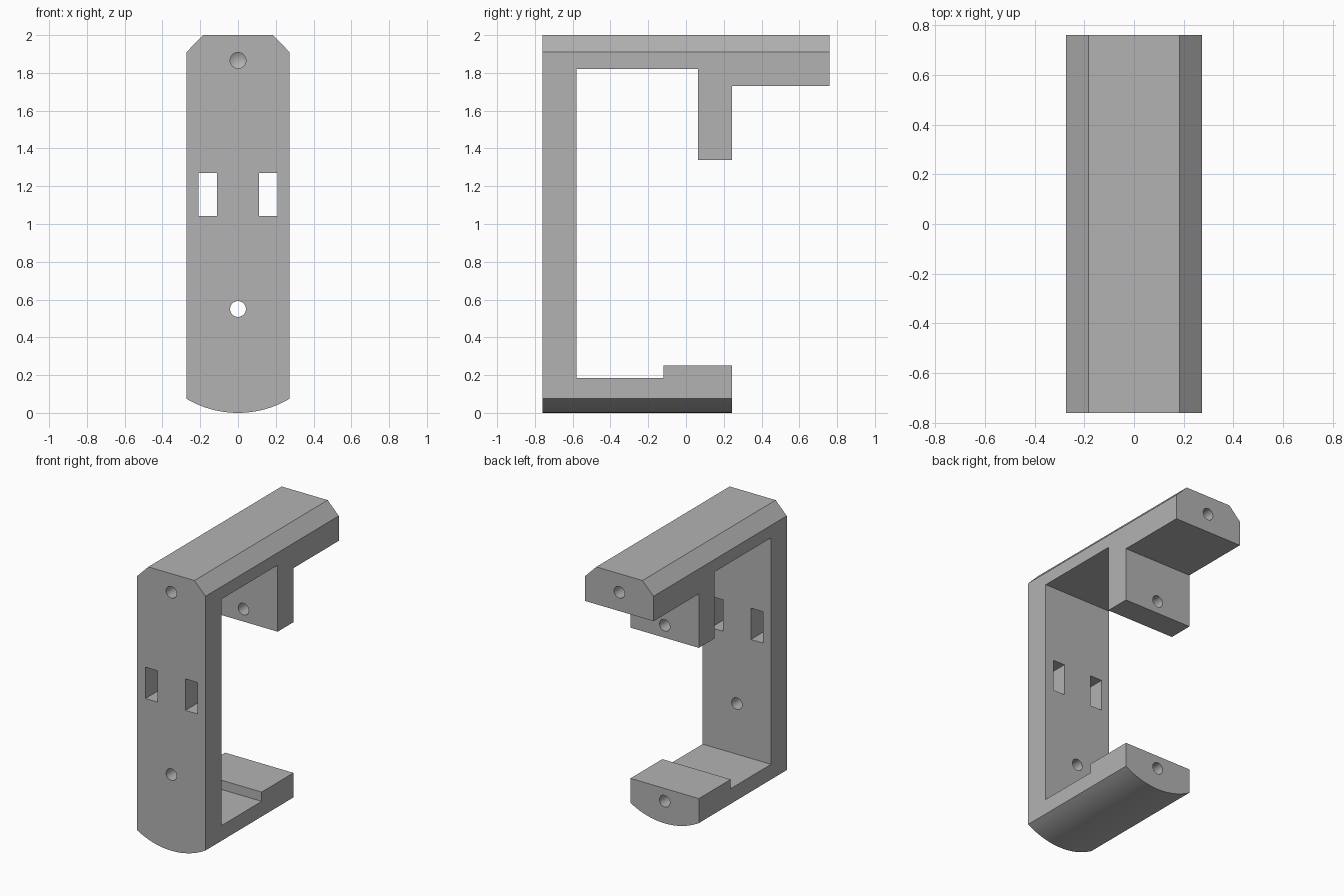
import bpy, bmesh, math
from mathutils import Matrix, Vector

default = bpy.data.objects.get("Cube")
if default:
    bpy.data.objects.remove(default, do_unlink=True)

HALF_W = 0.273
FRONT, BACK, LIP = -0.76, 0.76, 0.243

grey = bpy.data.materials.new("plain grey")
grey.use_nodes = True
colour = (0.45, 0.45, 0.45, 1)
grey.diffuse_color = colour
grey.node_tree.nodes["Principled BSDF"].inputs["Base Color"].default_value = colour


def add_object(name, bm):
    bmesh.ops.recalc_face_normals(bm, faces=bm.faces)
    mesh = bpy.data.meshes.new(name)
    bm.to_mesh(mesh)
    bm.free()
    mesh.materials.append(grey)
    obj = bpy.data.objects.new(name, mesh)
    bpy.context.collection.objects.link(obj)
    return obj


def prism(name, points, offset):
    """Extrude a closed outline along an offset."""
    bm = bmesh.new()
    face = bm.faces.new([bm.verts.new(p) for p in points])
    made = bmesh.ops.extrude_face_region(bm, geom=[face])["geom"]
    moved = [v for v in made if isinstance(v, bmesh.types.BMVert)]
    bmesh.ops.translate(bm, verts=moved, vec=offset)
    return add_object(name, bm)


def drill(name, z, start, end, tip=0.0, radius=0.042):
    """Round cutter along y, with an optional pointed end."""
    bm = bmesh.new()
    length = abs(end - start)
    bmesh.ops.create_cone(bm, cap_ends=True, segments=32, radius1=radius,
                          radius2=radius, depth=length)
    if tip:
        cap = [f for f in bm.faces if f.calc_center_median().z > length * 0.49]
        centre = bmesh.ops.poke(bm, faces=cap)["verts"][0]
        centre.co.z += tip
    turn = -math.pi / 2 if end > start else math.pi / 2
    place = Matrix.Translation((0, (start + end) / 2, z)) @ Matrix.Rotation(turn, 4, 'X')
    bmesh.ops.transform(bm, matrix=place, verts=bm.verts)
    return add_object(name, bm)


def boolean(obj, cutter, operation):
    """Apply one boolean and remove its cutter."""
    cutter.hide_render = True
    mod = obj.modifiers.new(cutter.name, 'BOOLEAN')
    mod.operation, mod.object, mod.solver = operation, cutter, 'EXACT'
    bpy.context.view_layer.objects.active = obj
    bpy.ops.object.modifier_apply(modifier=mod.name)
    bpy.data.objects.remove(cutter, do_unlink=True)


# Cross-section: chamfered top and rounded belly
rise = 0.075
radius = (HALF_W ** 2 + rise ** 2) / (2 * rise)
spread = math.asin(HALF_W / radius)
steps = 32
section = [(HALF_W, 1.91), (0.184, 2), (-0.184, 2), (-HALF_W, 1.91)]
for i in range(steps + 1):
    a = spread * (2 * i / steps - 1)
    section.append((radius * math.sin(a), radius * (1 - math.cos(a))))
bracket = prism("bracket_body", [(x, -1, z) for x, z in section], Vector((0, 2, 0)))

# Side profile: upright, top arm with hanging tab, bottom arm with raised lip
profile = [(FRONT, -0.1), (LIP, -0.1), (LIP, 0.252), (-0.12, 0.252), (-0.12, 0.185),
           (-0.58, 0.185), (-0.58, 1.82), (0.063, 1.82), (0.063, 1.34), (LIP, 1.34),
           (LIP, 1.73), (BACK, 1.73), (BACK, 2.1), (FRONT, 2.1)]
boolean(bracket, prism("side_profile", [(-0.5, y, z) for y, z in profile],
                       Vector((1, 0, 0))), 'INTERSECT')

# Two strap windows through the upright
for side in (-1, 1):
    outline = [(side * x, -0.9, z) for x, z in
               ((0.112, 1.043), (0.208, 1.043), (0.208, 1.27), (0.112, 1.27))]
    boolean(bracket, prism("window", outline, Vector((0, 0.5, 0))), 'DIFFERENCE')

# Screw holes: two through, three blind with pointed ends
boolean(bracket, drill("upright_hole", 0.55, -0.9, -0.4), 'DIFFERENCE')
boolean(bracket, drill("tab_hole", 1.43, -0.1, 0.4), 'DIFFERENCE')
boolean(bracket, drill("top_front_hole", 1.866, -0.9, FRONT + 0.27, 0.025), 'DIFFERENCE')
boolean(bracket, drill("top_back_hole", 1.866, 0.9, BACK - 0.27, 0.025), 'DIFFERENCE')
boolean(bracket, drill("lip_hole", 0.16, 0.4, LIP - 0.27, 0.025), 'DIFFERENCE')

# Smooth curves, crisp edges
bpy.ops.object.select_all(action='DESELECT')
bracket.select_set(True)
bpy.context.view_layer.objects.active = bracket
bpy.ops.object.shade_smooth_by_angle(angle=math.radians(30))
